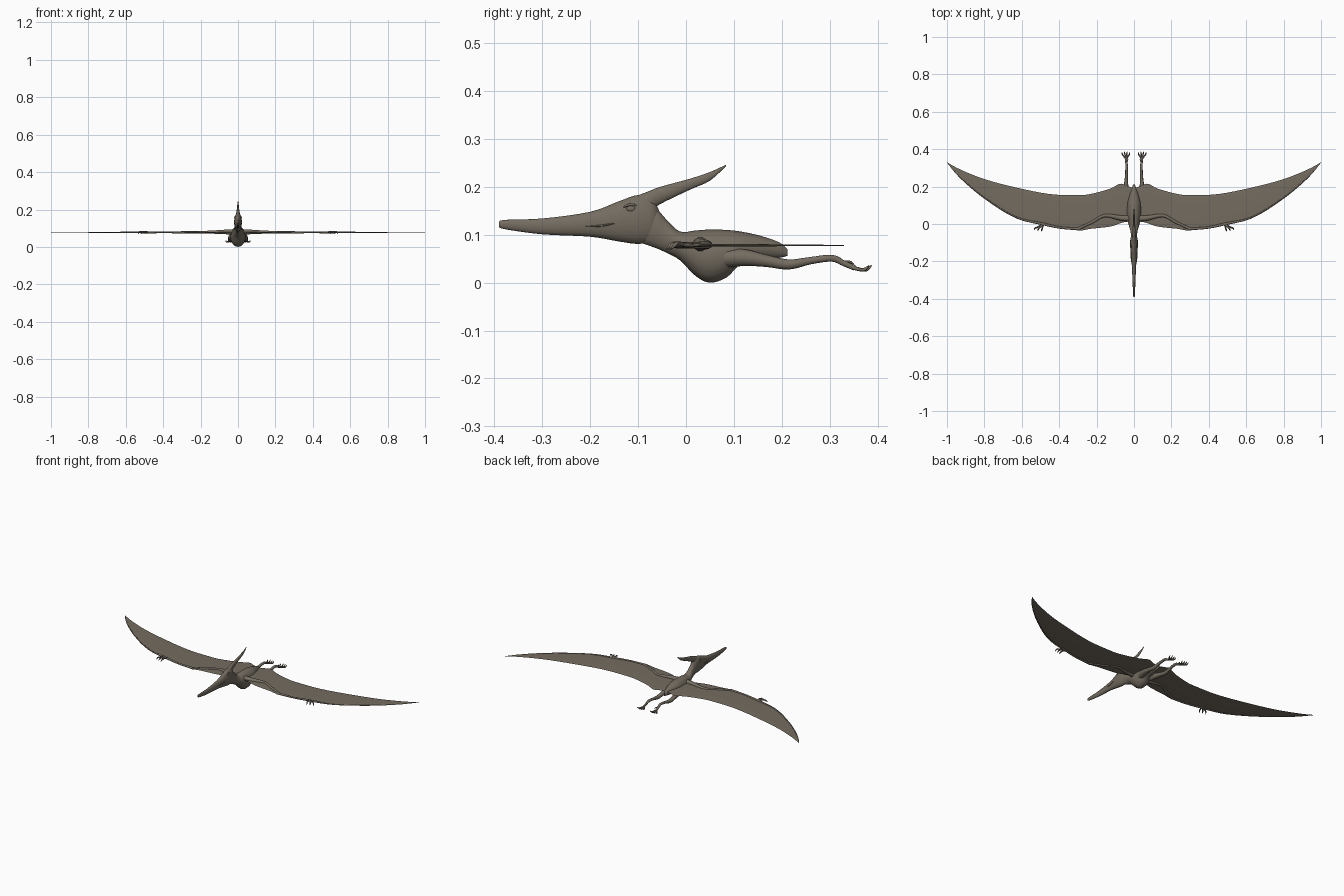
import bpy
import bmesh
import math
from mathutils import Vector

default_cube = bpy.data.objects.get("Cube")
if default_cube:
    bpy.data.objects.remove(default_cube, do_unlink=True)


def make_material(name, colour):
    material = bpy.data.materials.new(name)
    material.use_nodes = True
    material.diffuse_color = colour
    material.node_tree.nodes["Principled BSDF"].inputs["Base Color"].default_value = colour
    return material


HIDE = make_material("grey brown hide", (.175, .15, .118, 1))


def finish(name, bm, mirrored):
    """Turn the bmesh into a smooth object, mirrored across x if wanted."""
    bmesh.ops.recalc_face_normals(bm, faces=bm.faces)
    mesh = bpy.data.meshes.new(name)
    bm.to_mesh(mesh)
    bm.free()
    mesh.materials.append(HIDE)
    obj = bpy.data.objects.new(name, mesh)
    bpy.context.collection.objects.link(obj)
    if mirrored:
        modifier = obj.modifiers.new("Mirror", "MIRROR")
        modifier.use_mirror_merge = False
    bpy.ops.object.select_all(action="DESELECT")
    obj.select_set(True)
    bpy.context.view_layer.objects.active = obj
    bpy.ops.object.shade_smooth_by_angle(angle=math.radians(50))
    return obj


def smooth_rows(rows, steps):
    """Interpolate rows of numbers with a Catmull-Rom spline."""
    result = []
    last = len(rows) - 1
    for i in range(last):
        a, b, c, d = (rows[min(max(k, 0), last)] for k in range(i - 1, i + 3))
        for s in range(steps):
            t = s / steps
            result.append([
                q + .5 * t * (r - p + t * (2 * p - 5 * q + 4 * r - w + t * (3 * (q - r) + w - p)))
                for p, q, r, w in zip(a, b, c, d)])
    result.append(list(rows[last]))
    return result


def loft(name, sections, sides=16, mirrored=False):
    """Skin ellipses given as centre, first half axis and second half axis."""
    bm = bmesh.new()
    rings = []
    for centre, u, v in sections:
        angles = [math.tau * k / sides for k in range(sides)]
        rings.append([bm.verts.new(centre + u * math.cos(a) + v * math.sin(a)) for a in angles])
    for near, far in zip(rings, rings[1:]):
        for k in range(sides):
            n = (k + 1) % sides
            bm.faces.new((near[k], near[n], far[n], far[k]))
    bm.faces.new(rings[0])
    bm.faces.new(rings[-1])
    return finish(name, bm, mirrored)


def side_profile(name, rows, steps=4):
    """Rows hold y, top z, bottom z and half width."""
    sections = []
    for y, top, bottom, half in smooth_rows(rows, steps):
        sections.append((Vector((0, y, (top + bottom) / 2)),
                         Vector((max(half, .001), 0, 0)),
                         Vector((0, 0, max((top - bottom) / 2, .001)))))
    loft(name, sections)


def tube(name, rows, steps=4, sides=10, flatten=1):
    """Mirrored limb; rows hold x, y, z and radius."""
    rows = smooth_rows(rows, steps)
    points = [Vector(row[:3]) for row in rows]
    sections = []
    for i, point in enumerate(points):
        tangent = points[min(i + 1, len(points) - 1)] - points[max(i - 1, 0)]
        across = tangent.cross(Vector((0, 0, 1))).normalized()
        upward = across.cross(tangent).normalized()
        radius = max(rows[i][3], .0006)
        sections.append((point, across * radius, upward * radius * flatten))
    loft(name, sections, sides, mirrored=True)


# Neck, deep chest and tapering tail
side_profile("body", [
    (-.1, .165, .085, .014), (-.065, .157, .073, .017), (-.042, .133, .063, .018),
    (-.013, .107, .047, .026), (.02, .109, .014, .036), (.05, .111, 0, .041),
    (.085, .11, .011, .04), (.113, .107, .037, .036), (.155, .098, .047, .025),
    (.195, .084, .052, .011), (.212, .07, .056, .003)])

# Skull with long toothless beak
side_profile("head", [
    (-.39, .125, .118, .002), (-.38, .131, .112, .005), (-.3, .134, .101, .008),
    (-.2, .148, .096, .013), (-.14, .17, .086, .019), (-.1, .183, .081, .021),
    (-.07, .175, .087, .017), (-.056, .15, .105, .007)])

# Thin crest sweeping back from the skull
side_profile("crest", [
    (-.12, .175, .13, .014), (-.08, .19, .146, .012), (-.054, .2, .164, .009),
    (.008, .217, .194, .006), (.05, .231, .213, .004), (.083, .246, .243, .001)])

# Wing membranes: x, leading y, trailing y
wing_rows = [
    (0, .01, .19), (.04, .012, .205), (.075, .003, .215), (.13, -.014, .188),
    (.235, -.026, .16), (.3, -.034, .155), (.45, -.012, .16), (.63, .03, .195),
    (.8, .135, .24), (.93, .245, .292), (1, .328, .33)]
wing_sections = []
for x, lead, trail in smooth_rows(wing_rows, 4):
    wing_sections.append((Vector((x, (lead + trail) / 2, .078)),
                          Vector((0, (trail - lead) / 2, 0)),
                          Vector((0, 0, .003 - .002 * x))))
loft("wing_membrane", wing_sections, sides=20, mirrored=True)

# Arm bones, and the long finger along the leading edge
tube("arm", [
    (.015, .03, .08, .017), (.07, .032, .08, .014), (.155, .045, .079, .009),
    (.22, .012, .078, .008), (.295, -.024, .078, .007)], flatten=.9)
tube("wing_finger", [
    (.285, -.026, .078, .008), (.39, -.02, .078, .006), (.49, .001, .078, .007),
    (.63, .036, .078, .004), (.8, .14, .078, .003), (.93, .25, .078, .002),
    (.995, .326, .078, .001)], flatten=.8)

# Clawed hand fingers
for i in range(3):
    reach = .014 * i
    tube(f"hand_finger_{i + 1}", [
        (.482, .002, .078, .005), (.489 + reach, -.017, .082, .004),
        (.493 + reach * 1.3, -.032 + reach / 3, .079, .004),
        (.497 + reach * 1.3, -.041 + reach / 3, .069, .001)], sides=8)

# Trailing legs
tube("leg", [
    (.022, .085, .052, .021), (.034, .125, .052, .018), (.04, .17, .045, .013),
    (.042, .215, .038, .011), (.04, .26, .046, .008), (.039, .305, .051, .0075),
    (.041, .33, .04, .006), (.043, .352, .031, .006)])

# Splayed clawed toes
for i in range(4):
    spread = (i - 1.5) * .009
    length = .037 - abs(i - 1.5) * .005
    tube(f"toe_{i + 1}", [
        (.043, .346, .032, .0045), (.043 + spread, .35 + length / 2, .027, .0035),
        (.044 + spread * 1.4, .344 + length, .028, .0035),
        (.044 + spread * 1.5, .353 + length, .036, .001)], sides=8)
tube("heel_spur", [
    (.04, .33, .042, .004), (.034, .342, .043, .003), (.032, .35, .039, .001)], sides=8)

# Eyes with a heavy brow, and the mouth corner ridge
bm = bmesh.new()
bmesh.ops.create_uvsphere(bm, u_segments=14, v_segments=8, radius=.008)
bmesh.ops.scale(bm, vec=(.5, 1.2, .8), verts=bm.verts)
bmesh.ops.translate(bm, vec=(.0165, -.115, .154), verts=bm.verts)
finish("eye", bm, True)
tube("brow", [
    (.016, -.131, .157, .001), (.016, -.117, .163, .003), (.016, -.1, .16, .001)], sides=8)
tube("mouth_ridge", [
    (.0125, -.21, .117, .001), (.0165, -.175, .119, .002), (.019, -.15, .124, .001)], sides=8)
